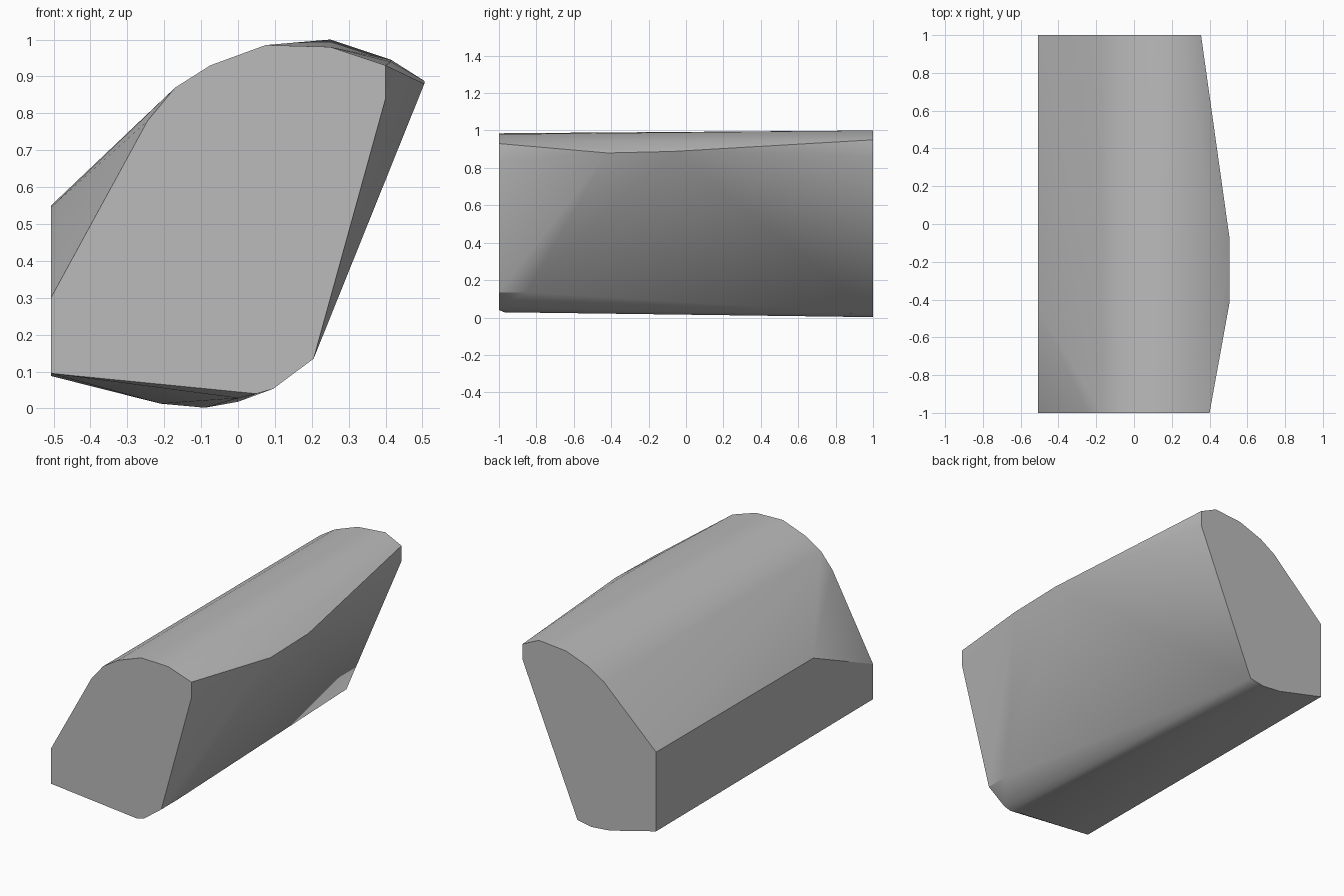
import bpy
import bmesh
import math

default_cube = bpy.data.objects.get("Cube")
if default_cube:
    bpy.data.objects.remove(default_cube, do_unlink=True)


def flat_material(name, colour):
    mat = bpy.data.materials.new(name)
    mat.use_nodes = True
    mat.diffuse_color = colour
    mat.node_tree.nodes["Principled BSDF"].inputs["Base Color"].default_value = colour
    return mat


# Upper curve shared by both end profiles, as (x, z)
crown = [(-0.17, 0.87), (-0.075, 0.93), (0.075, 0.985)]

# Front end profile
front_end = crown + [
    (0.25, 0.98), (0.4, 0.93), (0.4, 0.84), (0.205, 0.135), (0.095, 0.053),
    (0.05, 0.04), (-0.507, 0.095), (-0.507, 0.3), (-0.245, 0.78),
]

# Back end profile
back_end = crown + [
    (0.25, 1), (0.355, 0.95), (0.355, 0.86), (0, 0.018), (-0.09, 0.002),
    (-0.21, 0.013), (-0.507, 0.088), (-0.507, 0.55),
]

# Points between the ends: side bulge, corner cut and lower edge
middle = [
    (0.505, -0.42, 0.88), (0.505, -0.07, 0.888),
    (0.415, -0.4, 0.94), (0.415, 0.05, 0.945),
    (-0.507, -0.45, 0.545), (0.205, -0.85, 0.135), (0, -0.97, 0.028),
]


def build_block(name, material):
    bm = bmesh.new()
    for y, profile in ((-1, front_end), (1, back_end)):
        for x, z in profile:
            bm.verts.new((x, y, z))
    for point in middle:
        bm.verts.new(point)

    # Wrap the profiles in one convex skin and drop unused points
    bmesh.ops.convex_hull(bm, input=bm.verts)
    loose = [v for v in bm.verts if not v.link_faces]
    bmesh.ops.delete(bm, geom=loose, context="VERTS")
    bmesh.ops.dissolve_limit(
        bm, angle_limit=math.radians(1), verts=bm.verts, edges=bm.edges)
    bmesh.ops.recalc_face_normals(bm, faces=bm.faces)

    mesh = bpy.data.meshes.new(name)
    bm.to_mesh(mesh)
    bm.free()
    mesh.materials.append(material)
    block = bpy.data.objects.new(name, mesh)
    bpy.context.collection.objects.link(block)
    return block


stone = flat_material("stone_grey", (0.5, 0.5, 0.5, 1))
block = build_block("stone_block", stone)

# Smooth the rounded crown while keeping the cut edges crisp
bpy.ops.object.select_all(action="DESELECT")
block.select_set(True)
bpy.context.view_layer.objects.active = block
bpy.ops.object.shade_smooth_by_angle(angle=math.radians(30))
